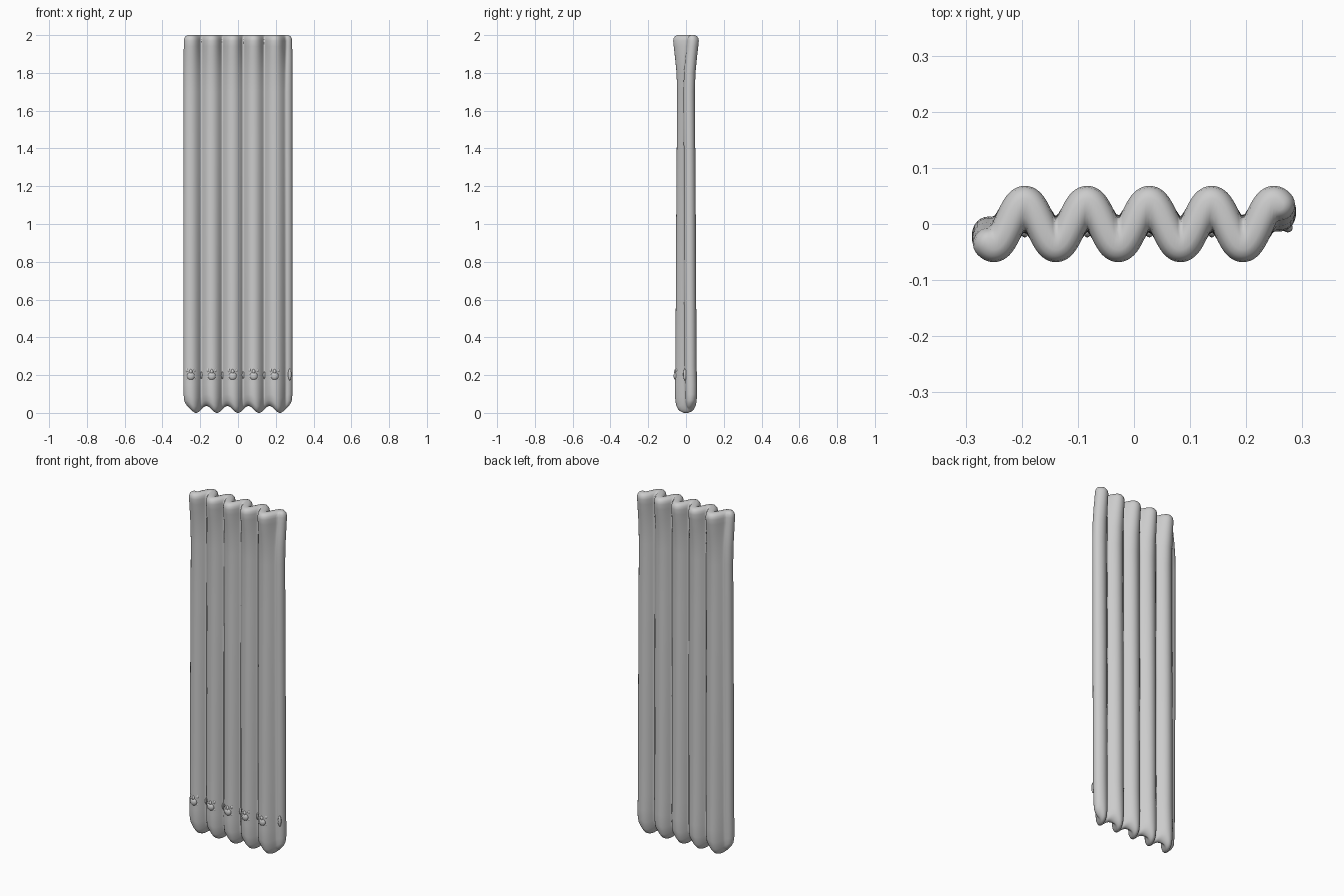
import bpy, bmesh, math
from mathutils import Matrix

cube = bpy.data.objects.get("Cube")
if cube:
    bpy.data.objects.remove(cube, do_unlink=True)

mat = bpy.data.materials.new("grey cloth")
mat.use_nodes = True
grey = (0.6, 0.6, 0.6, 1)
mat.diffuse_color = grey
mat.node_tree.nodes["Principled BSDF"].inputs["Base Color"].default_value = grey

PERIOD = 0.111          # distance between two folds
FIRST = -0.25           # first forward fold
END = 0.259             # half width of the cloth's centre line
folds = [FIRST + i * PERIOD for i in range(5)]


def wave(x, amp):
    return -amp * math.cos(math.tau * (x - FIRST) / PERIOD)


def skin(x, amp, r, side):
    """Outer surface of a thick wavy sheet: rounded crests, sharp valleys."""
    best = None
    lo, hi = max(x - r, -END), min(x + r, END)
    for i in range(33):
        t = lo + (hi - lo) * i / 32
        y = side * wave(t, amp) + math.sqrt(max(r * r - (x - t) ** 2, 0))
        best = y if best is None else max(best, y)
    return side * best


def finish(bm, name):
    bmesh.ops.recalc_face_normals(bm, faces=bm.faces)
    mesh = bpy.data.meshes.new(name)
    bm.to_mesh(mesh)
    bm.free()
    mesh.materials.append(mat)
    obj = bpy.data.objects.new(name, mesh)
    bpy.context.collection.objects.link(obj)
    for p in mesh.polygons:
        p.use_smooth = True
    return obj


# Curtain: height, fold depth and half thickness of each level
levels = [(0, .022, .004), (.006, .024, .013), (.016, .026, .02), (.035, .028, .026),
          (.08, .03, .029), (.15, .029, .03), (.25, .026, .03), (.6, .024, .03),
          (1.0, .022, .03), (1.4, .02, .029), (1.7, .018, .029), (1.8, .021, .029),
          (1.88, .029, .029), (1.94, .037, .028), (1.97, .04, .028),
          (1.985, .04, .025), (1.995, .039, .018), (2.0, .038, .008)]
CAP, MID = 6, 100
bm = bmesh.new()
rings = []
for z, amp, r in levels:
    arc = [r * math.cos(math.pi / 2 * i / CAP) for i in range(CAP)]
    xs = [-END - a for a in arc]
    xs += [-END + 2 * END * i / MID for i in range(MID + 1)]
    xs += [END + a for a in reversed(arc)]
    fade = min(1, max(0, (.15 - z) / .13))
    ring = []
    for side in (-1, 1):
        row = []
        for x in xs:
            # scalloped lower hem
            lift = .018 * fade * (1 - math.cos(math.tau * (x + 2 * PERIOD) / PERIOD))
            row.append(bm.verts.new((x, skin(x, amp, r, side), z + lift)))
        ring.append(row)
    rings.append(ring)


def strip(a, b):
    for i in range(len(a) - 1):
        bm.faces.new((a[i], a[i + 1], b[i + 1], b[i]))


for low, high in zip(rings, rings[1:]):
    for side in (0, 1):
        strip(low[side], high[side])
for ring in (rings[0], rings[-1]):
    strip(ring[0], ring[1])
bmesh.ops.remove_doubles(bm, verts=bm.verts, dist=0.00002)
finish(bm, "curtain")


# Small lumpy ornaments near the hem
def blob(bm, loc, size):
    m = Matrix.Translation(loc) @ Matrix.Diagonal((*size, 1))
    bmesh.ops.create_uvsphere(bm, u_segments=14, v_segments=8, radius=1, matrix=m)


for n, x in enumerate(folds):
    bm = bmesh.new()
    blob(bm, (x, -.052, .195), (.021, .014, .022))
    for dx in (-.02, 0, .02):
        blob(bm, (x + dx, -.053 + abs(dx) * .5, .218 + abs(dx) * .4), (.009, .011, .014))
    for dx in (-.019, .019):
        blob(bm, (x + dx, -.044, .182), (.009, .01, .011))
    finish(bm, f"hem_ornament_{n + 1}")

for n, x in enumerate(folds[:-1]):
    bm = bmesh.new()
    blob(bm, (x + PERIOD / 2, -.014, .2), (.007, .01, .02))
    finish(bm, f"valley_bead_{n + 1}")

bm = bmesh.new()
blob(bm, (.274, -.006, .203), (.009, .009, .032))
finish(bm, "side_bead")
